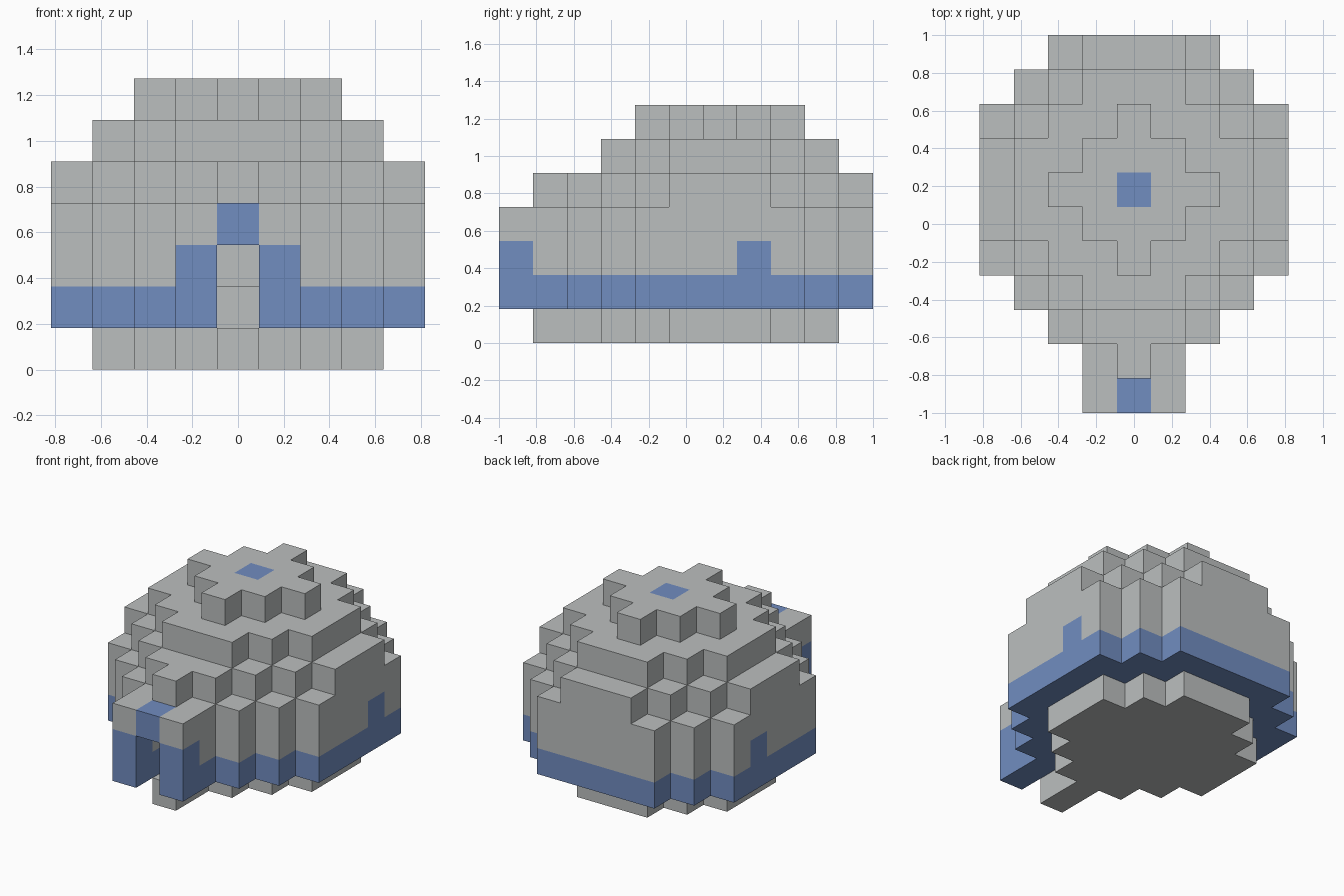
import bpy
import bmesh
from mathutils import Vector

cube = bpy.data.objects.get("Cube")
if cube:
    bpy.data.objects.remove(cube, do_unlink=True)

U = 2 / 11                # edge of one block
CENTRE_Y = U              # dome axis


def make_material(name, rgb):
    mat = bpy.data.materials.new(name)
    mat.use_nodes = True
    colour = (*rgb, 1)
    mat.diffuse_color = colour
    bsdf = next(n for n in mat.node_tree.nodes if n.type == "BSDF_PRINCIPLED")
    bsdf.inputs["Base Color"].default_value = colour
    return mat


MATERIALS = [make_material("pale_grey", (0.5, 0.52, 0.52)),
             make_material("soft_blue", (0.165, 0.266, 0.53))]


def disc(level, outer, inner=-1):
    """Blocks of one level between two squared radii."""
    span = range(-4, 5)
    return {(x, y, level) for x in span for y in span
            if inner < x * x + y * y <= outer}


# Dome courses, hollow above the inner floor
floor = disc(0, 10) | disc(1, 10) | {(0, -4, 0), (0, -5, 0)}
wall = disc(1, 20, 10) | disc(2, 20, 10) | disc(3, 20, 10)
roof = disc(4, 17, 10) | disc(5, 10, 4) | disc(6, 4)

# Porch with a ridge block, and the doorway through it
porch = {(x, y, z) for x in (-1, 0, 1) for y in (-5, -6) for z in (1, 2, 3)}
porch.add((0, -5, 4))
doorway = {(0, y, z) for y in (-4, -5, -6) for z in (1, 2)}
wall -= doorway
porch -= doorway

parts = {"floor": floor, "dome_wall": wall, "dome_roof": roof, "porch": porch}
solid = set().union(*parts.values())


def is_blue(cell):
    x, y, z = cell
    base_band = z == 1 and cell not in floor
    side_mark = z == 2 and y == 1 and abs(x) == 4
    door_frame = y == -6 and (z <= 2 or x == 0)
    return base_band or side_mark or door_frame or cell == (0, 0, 6)


def build(name, cells):
    """Mesh the exposed faces of a group of blocks."""
    bm = bmesh.new()
    for cell in sorted(cells):
        mid = Vector((cell[0] * U, cell[1] * U + CENTRE_Y, (cell[2] + 0.5) * U))
        for axis in range(3):
            for sign in (-1, 1):
                step = [0, 0, 0]
                step[axis] = sign
                if tuple(c + s for c, s in zip(cell, step)) in solid:
                    continue
                n = Vector(step)
                a = Vector([float(i == (axis + 1) % 3) for i in range(3)])
                b = n.cross(a)
                corners = [n + a + b, n - a + b, n - a - b, n + a - b]
                face = bm.faces.new([bm.verts.new(mid + c * U / 2) for c in corners])
                face.material_index = int(is_blue(cell))
    bmesh.ops.remove_doubles(bm, verts=bm.verts, dist=U / 100)
    mesh = bpy.data.meshes.new(name)
    bm.to_mesh(mesh)
    bm.free()
    for mat in MATERIALS:
        mesh.materials.append(mat)
    obj = bpy.data.objects.new(name, mesh)
    bpy.context.collection.objects.link(obj)


for part_name, part_cells in parts.items():
    build(part_name, part_cells)
